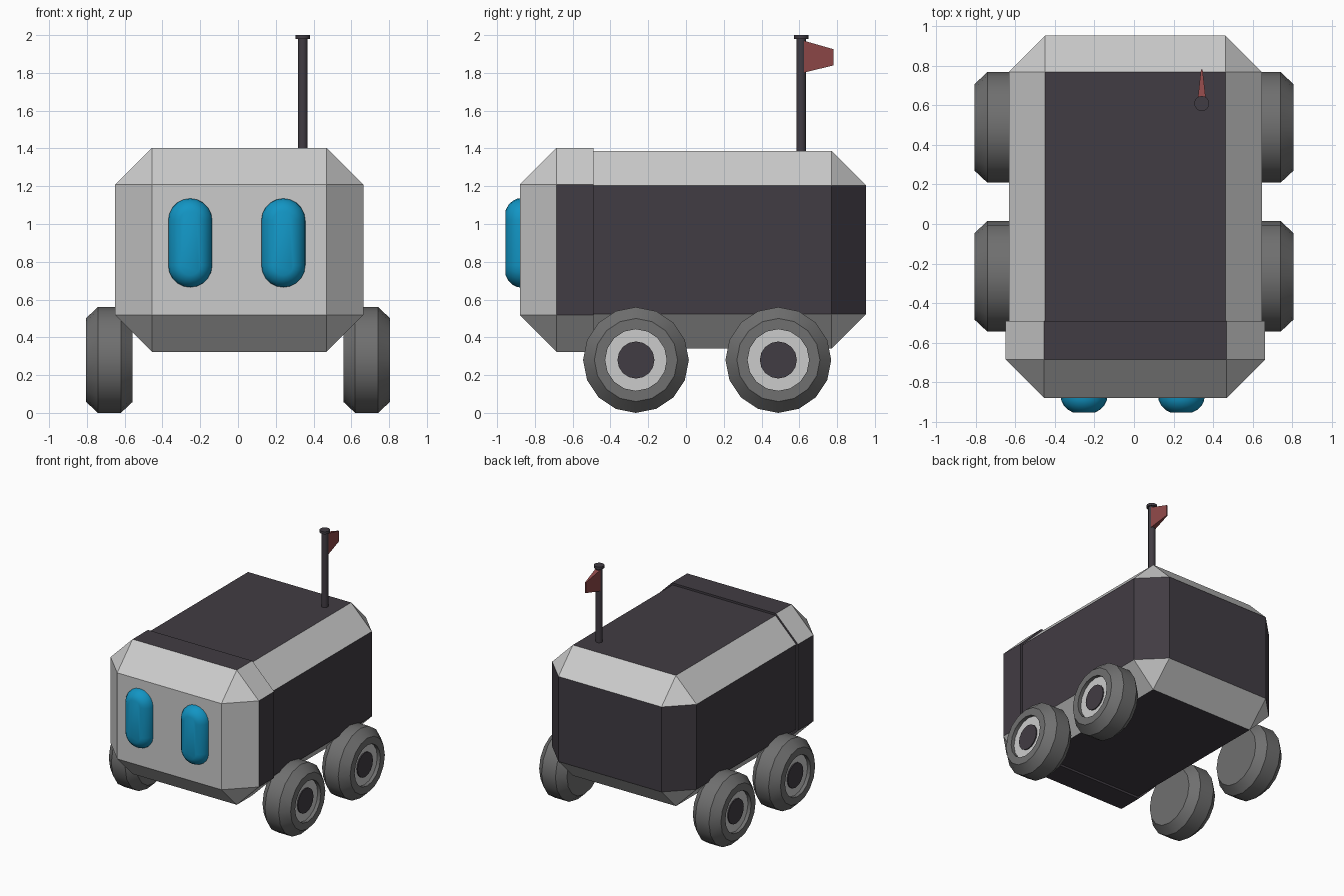
import bpy, bmesh
from math import sin, cos, pi, radians
from mathutils import Vector

if "Cube" in bpy.data.objects:
    bpy.data.objects.remove(bpy.data.objects["Cube"])


def material(name, rgb):
    m = bpy.data.materials.new(name)
    m.diffuse_color = (*rgb, 1)
    m.use_nodes = True
    m.node_tree.nodes["Principled BSDF"].inputs["Base Color"].default_value = m.diffuse_color
    return m


LIGHT = material("light_grey", (0.52, 0.52, 0.52))
DARK = material("dark_panel", (0.053, 0.045, 0.056))
TYRE = material("tyre_grey", (0.16, 0.16, 0.16))
BLUE = material("blue_lens", (0.006, 0.30, 0.55))
RED = material("flag_red", (0.27, 0.065, 0.065))
smooth = []


def finish(name, bm, mats, is_smooth=False):
    bmesh.ops.recalc_face_normals(bm, faces=bm.faces)
    me = bpy.data.meshes.new(name)
    bm.to_mesh(me)
    bm.free()
    for m in mats:
        me.materials.append(m)
    ob = bpy.data.objects.new(name, me)
    bpy.context.collection.objects.link(ob)
    if is_smooth:
        smooth.append(ob)
    return ob


def loft(name, rings, mat, is_smooth=True):
    """Skin a list of point rings and cap both ends."""
    bm = bmesh.new()
    rows = [[bm.verts.new(p) for p in ring] for ring in rings]
    n = len(rows[0])
    for a, b in zip(rows, rows[1:]):
        for i in range(n):
            j = (i + 1) % n
            bm.faces.new((a[i], a[j], b[j], b[i]))
    bm.faces.new(rows[0])
    bm.faces.new(rows[-1])
    return finish(name, bm, [mat], is_smooth)


def circle(r, n=16):
    return [(r * cos(2 * pi * i / n), r * sin(2 * pi * i / n)) for i in range(n)]


def chamfered_box(name, lo, hi, chamfer, seam_y, is_dark):
    """Box with every edge chamfered except those on the seam plane."""
    bm = bmesh.new()
    bmesh.ops.create_cube(bm, size=1)
    lo, hi = Vector(lo), Vector(hi)
    for v in bm.verts:
        v.co = [lo[k] + (v.co[k] + 0.5) * (hi[k] - lo[k]) for k in range(3)]
    edges = [e for e in bm.edges
             if not all(abs(v.co.y - seam_y) < 1e-4 for v in e.verts)]
    bmesh.ops.bevel(bm, geom=edges, offset=chamfer, segments=1,
                    affect='EDGES', clamp_overlap=False)
    bmesh.ops.recalc_face_normals(bm, faces=bm.faces)
    bm.normal_update()
    for f in bm.faces:
        f.material_index = int(is_dark(f.normal))
    return finish(name, bm, [LIGHT, DARK])


# Body: rear cargo box and slightly larger front shell
chamfered_box("cargo_body", (-0.633, -0.49, 0.34), (0.647, 0.953, 1.387), 0.183, -0.49,
              lambda n: abs(n.z) < 0.1 or abs(n.z) > 0.9)
chamfered_box("front_shell", (-0.65, -0.88, 0.323), (0.664, -0.49, 1.403), 0.195, -0.49,
              lambda n: max(map(abs, n)) > 0.9 and n.y > -0.9)


# Eyes: domed capsule lenses
def capsule(x, y, r, half=0.119, n=10):
    pts = []
    for k in range(2):
        for i in range(n + 1):
            a = pi * (i / n + k)
            pts.append((x + r * cos(a), y, 0.9 + r * sin(a) + (half if k == 0 else -half)))
    return pts


for side, x in (("left", -0.253), ("right", 0.24)):
    profile = [(-0.87, 0.117), (-0.893, 0.115), (-0.918, 0.103), (-0.94, 0.082), (-0.955, 0.053)]
    loft(side + "_eye", [capsule(x, y, r) for y, r in profile], BLUE)

# Wheels: tyre with recessed rim and hub, mirrored left and right
PARTS = [
    ("tyre", [(0.558, 0.222), (0.62, 0.28), (0.742, 0.28), (0.806, 0.22),
              (0.806, 0.163), (0.772, 0.163)], TYRE),
    ("rim", [(0.77, 0.163), (0.778, 0.163)], LIGHT),
    ("hub", [(0.77, 0.098), (0.786, 0.098)], DARK),
]
for side, s in (("left", -1), ("right", 1)):
    for end, wy in (("front", -0.265), ("rear", 0.489)):
        for part, profile, mat in PARTS:
            loft(f"{end}_{side}_{part}",
                 [[(s * x, wy + a, 0.28 + b) for a, b in circle(r)] for x, r in profile], mat)

# Mast with cap
MX, MY = 0.343, 0.61
mast = [(1.36, 0.026), (1.98, 0.026), (1.98, 0.038), (2.0, 0.038)]
loft("mast", [[(MX + a, MY + b, z) for a, b in circle(r)] for z, r in mast], DARK)

# Flag: wedge tapering towards the back
flag = [(0.618, 0.022, 1.80, 1.972), (0.782, 0.004, 1.84, 1.925)]
loft("flag", [[(MX - t, y, z0), (MX + t, y, z0), (MX + t, y, z1), (MX - t, y, z1)]
              for y, t, z0, z1 in flag], RED, False)

# Smooth the round parts, keeping hard edges
bpy.ops.object.select_all(action='DESELECT')
for ob in smooth:
    ob.select_set(True)
bpy.context.view_layer.objects.active = smooth[0]
bpy.ops.object.shade_smooth_by_angle(angle=radians(30))
